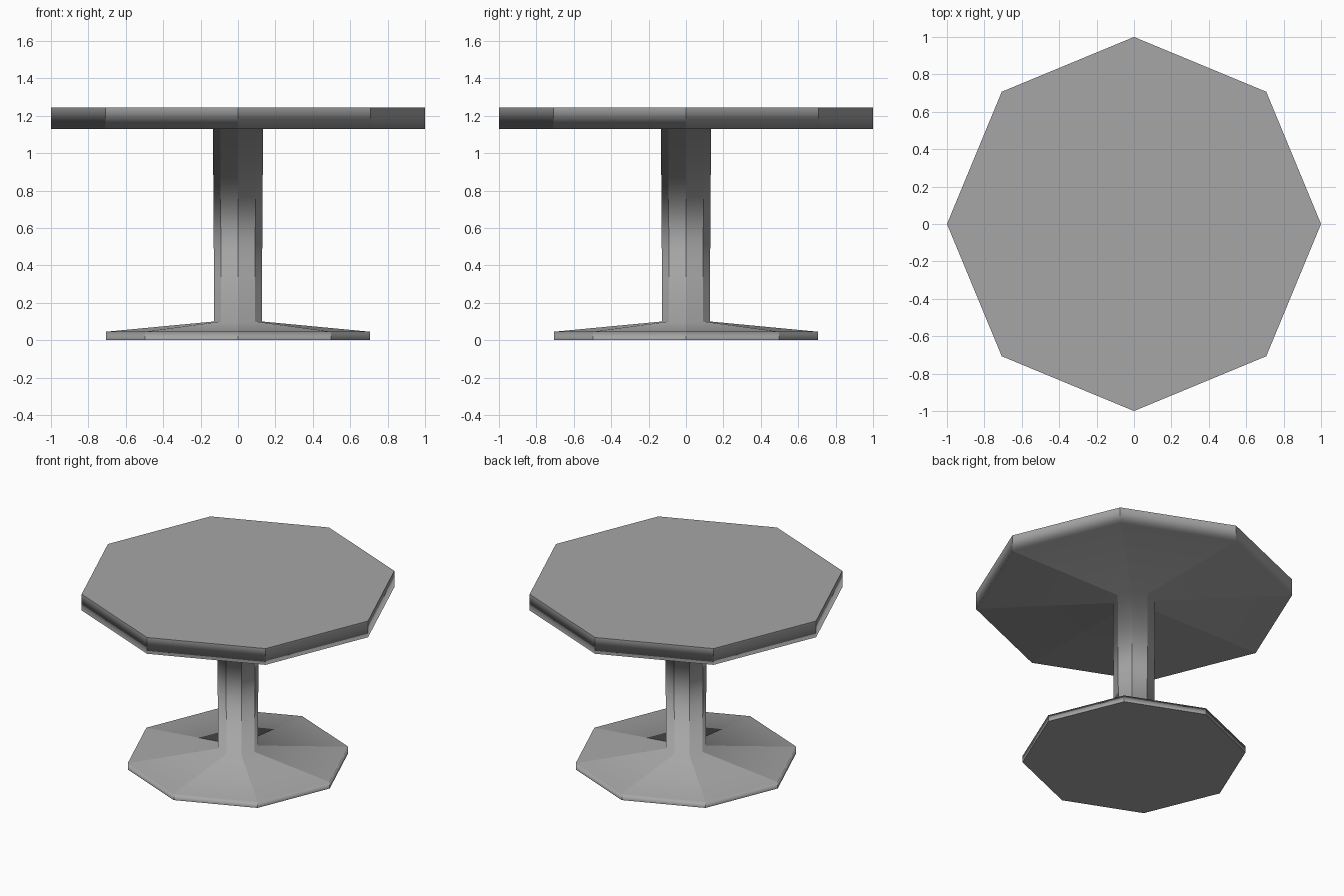
import bpy
import bmesh
from math import cos, sin, tau

SIDES = 8

cube = bpy.data.objects.get("Cube")
if cube:
    bpy.data.objects.remove(cube, do_unlink=True)

grey = bpy.data.materials.new("grey")
grey.use_nodes = True
colour = (0.38, 0.38, 0.38, 1)
grey.diffuse_color = colour
grey.node_tree.nodes["Principled BSDF"].inputs["Base Color"].default_value = colour


def faceted_lathe(name, profile, material):
    """Turn a (radius, height) profile into an octagonal solid with flat caps."""
    bm = bmesh.new()
    rings = [[bm.verts.new((r * cos(tau * i / SIDES), r * sin(tau * i / SIDES), z))
              for i in range(SIDES)] for r, z in profile]
    # Side panels, smooth along the profile
    for low, high in zip(rings, rings[1:]):
        for i in range(SIDES):
            j = (i + 1) % SIDES
            bm.faces.new((low[i], low[j], high[j], high[i])).smooth = True
            bm.edges.get((low[i], high[i])).smooth = False
    # Flat caps with crisp rims
    for ring in (rings[0][::-1], rings[-1]):
        cap = bm.faces.new(ring)
        cap.smooth = True
        for edge in cap.edges:
            edge.smooth = False
    mesh = bpy.data.meshes.new(name)
    bm.to_mesh(mesh)
    bm.free()
    mesh.materials.append(material)
    obj = bpy.data.objects.new(name, mesh)
    bpy.context.collection.objects.link(obj)
    # Large panels dominate the shading of the narrow ones
    normals = obj.modifiers.new("area_shading", "WEIGHTED_NORMAL")
    normals.mode = "FACE_AREA"
    normals.keep_sharp = True
    return obj


# Foot plate, column and table top in one continuous outline
faceted_lathe("pedestal_table", [
    (0.705, 0.0), (0.705, 0.045),     # foot rim
    (0.127, 0.10), (0.134, 1.13),     # column
    (1.0, 1.13), (1.0, 1.243),        # table top
], grey)
